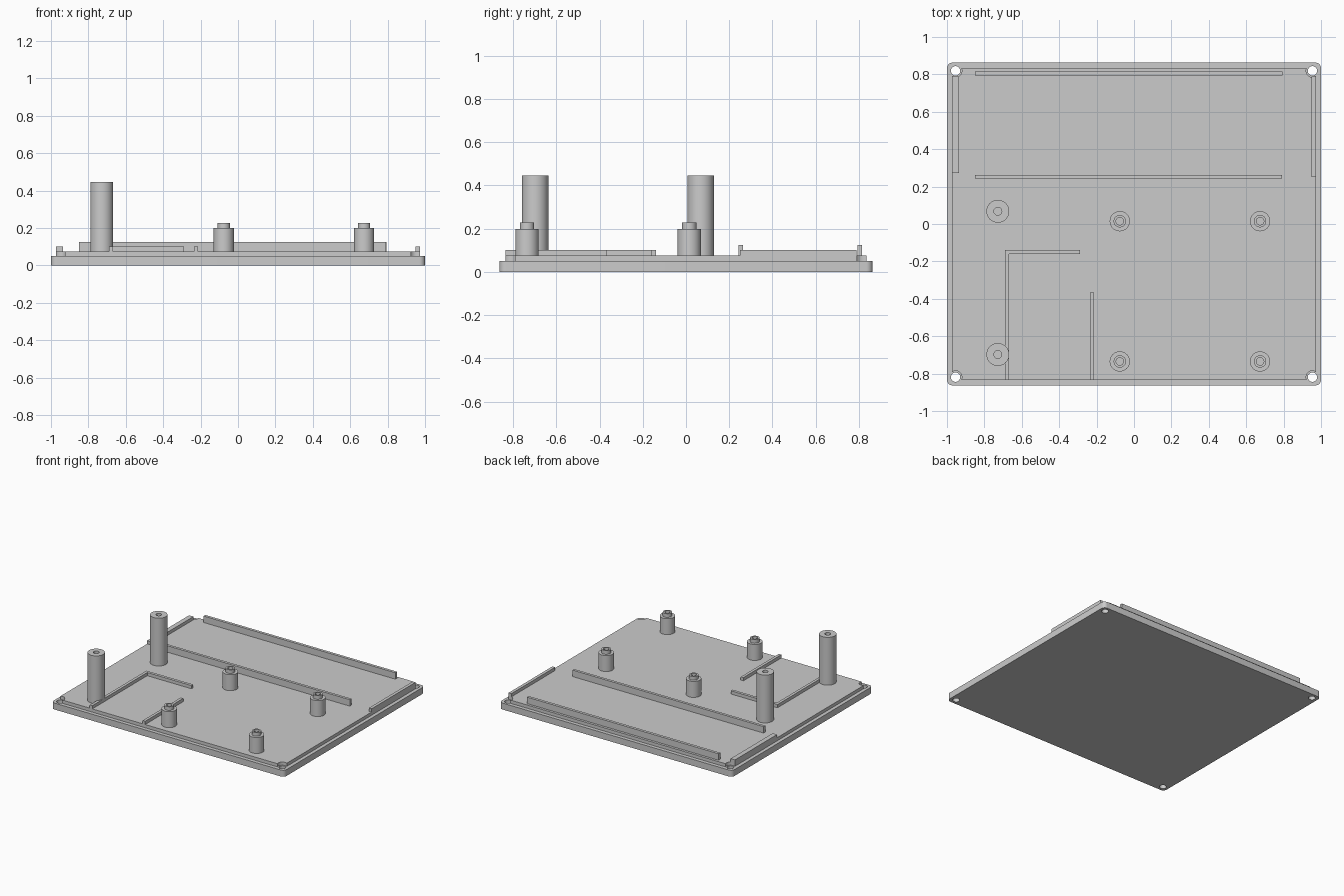
import bpy, bmesh, math
from mathutils import Matrix

if "Cube" in bpy.data.objects:
    bpy.data.objects.remove(bpy.data.objects["Cube"])


def make_object(name, bm):
    bmesh.ops.recalc_face_normals(bm, faces=bm.faces)
    mesh = bpy.data.meshes.new(name)
    bm.to_mesh(mesh)
    bm.free()
    ob = bpy.data.objects.new(name, mesh)
    bpy.context.collection.objects.link(ob)
    return ob


def smooth(ob):
    bpy.ops.object.select_all(action='DESELECT')
    ob.select_set(True)
    bpy.context.view_layer.objects.active = ob
    bpy.ops.object.shade_smooth_by_angle(angle=math.radians(30))


def slab(name, hx, hy, z0, z1, r, seg=8):
    """Rounded rectangular plate."""
    bm = bmesh.new()
    pts = []
    for i, (sx, sy) in enumerate([(1, 1), (-1, 1), (-1, -1), (1, -1)]):
        for k in range(seg + 1):
            a = math.pi / 2 * (i + k / seg)
            pts.append((sx * (hx - r) + r * math.cos(a), sy * (hy - r) + r * math.sin(a)))
    low = [bm.verts.new((x, y, z0)) for x, y in pts]
    top = [bm.verts.new((x, y, z1)) for x, y in pts]
    bm.faces.new(low[::-1])
    bm.faces.new(top)
    n = len(pts)
    for i in range(n):
        j = (i + 1) % n
        bm.faces.new((low[i], low[j], top[j], top[i]))
    return make_object(name, bm)


def corner_cylinders(name, r, z0, z1):
    bm = bmesh.new()
    for sx in (-1, 1):
        for sy in (-1, 1):
            bmesh.ops.create_cone(bm, cap_ends=True, segments=32, radius1=r, radius2=r, depth=z1 - z0,
                                  matrix=Matrix.Translation((sx * 0.954, sy * 0.819, (z0 + z1) / 2)))
    ob = make_object(name, bm)
    ob.hide_render = True
    return ob


def boolean(ob, other, op):
    """Apply a boolean and remove the helper."""
    mod = ob.modifiers.new(op, 'BOOLEAN')
    mod.operation, mod.object, mod.solver = op, other, 'EXACT'
    bpy.context.view_layer.objects.active = ob
    bpy.ops.object.modifier_apply(modifier=mod.name)
    bpy.data.objects.remove(other)


def wall(name, x0, x1, y0, y1, z1, z0=0.07):
    bm = bmesh.new()
    bmesh.ops.create_cube(bm, size=1, matrix=Matrix.Translation(
        ((x0 + x1) / 2, (y0 + y1) / 2, (z0 + z1) / 2)) @ Matrix.Diagonal((x1 - x0, y1 - y0, z1 - z0, 1)))
    return make_object(name, bm)


def post(name, x, y, profile, seg=40):
    """Turned post from (radius, z) points."""
    bm = bmesh.new()
    vs = [bm.verts.new((r, 0, z)) for r, z in profile]
    es = [bm.edges.new(p) for p in zip(vs, vs[1:])]
    bmesh.ops.spin(bm, geom=vs + es, cent=(0, 0, 0), axis=(0, 0, 1), angle=2 * math.pi, steps=seg)
    bmesh.ops.remove_doubles(bm, verts=bm.verts, dist=1e-5)
    ob = make_object(name, bm)
    ob.location = (x, y, 0)
    smooth(ob)


# base plate with a raised inner step, notched and drilled at the corners
FLOOR = 0.075
plate = slab("base_plate", 1.0, 0.863, 0, 0.05, 0.03)
step = slab("raised_step", 0.972, 0.834, 0.02, FLOOR, 0.012)
boolean(step, corner_cylinders("notch_cutter", 0.034, 0, 0.2), 'DIFFERENCE')
boolean(plate, step, 'UNION')
boolean(plate, corner_cylinders("hole_cutter", 0.025, -0.1, 0.2), 'DIFFERENCE')
smooth(plate)

# tray walls at the back
wall("back_wall", -0.85, 0.795, 0.793, 0.815, 0.125)
wall("middle_wall", -0.85, 0.79, 0.242, 0.263, 0.125)
wall("left_wall", -0.972, -0.935, 0.273, 0.788, 0.1)
wall("right_wall", 0.948, 0.972, 0.25, 0.788, 0.1)

# low guide ribs at the front
bm = bmesh.new()
outline = [(-0.689, -0.834), (-0.667, -0.834), (-0.667, -0.16), (-0.288, -0.16), (-0.288, -0.138), (-0.689, -0.138)]
face = bm.faces.new([bm.verts.new((x, y, 0.07)) for x, y in outline])
ext = bmesh.ops.extrude_face_region(bm, geom=[face], use_keep_orig=True)
for v in ext["geom"]:
    if isinstance(v, bmesh.types.BMVert):
        v.co.z = 0.1
make_object("corner_rib", bm)
wall("straight_rib", -0.235, -0.213, -0.834, -0.367, 0.1)

# tall hollow posts
for i, y in enumerate((0.068, -0.698)):
    post(f"tall_post_{i + 1}", -0.728, y,
         [(0.061, FLOOR), (0.061, 0.446), (0.021, 0.446), (0.021, FLOOR)])

# short stepped standoffs
for i, x in enumerate((-0.076, 0.674)):
    for j, y in enumerate((0.015, -0.735)):
        post(f"standoff_{i * 2 + j + 1}", x, y,
             [(0.054, FLOOR), (0.054, 0.199), (0.033, 0.199), (0.033, 0.227), (0.02, 0.227), (0.02, FLOOR)])
